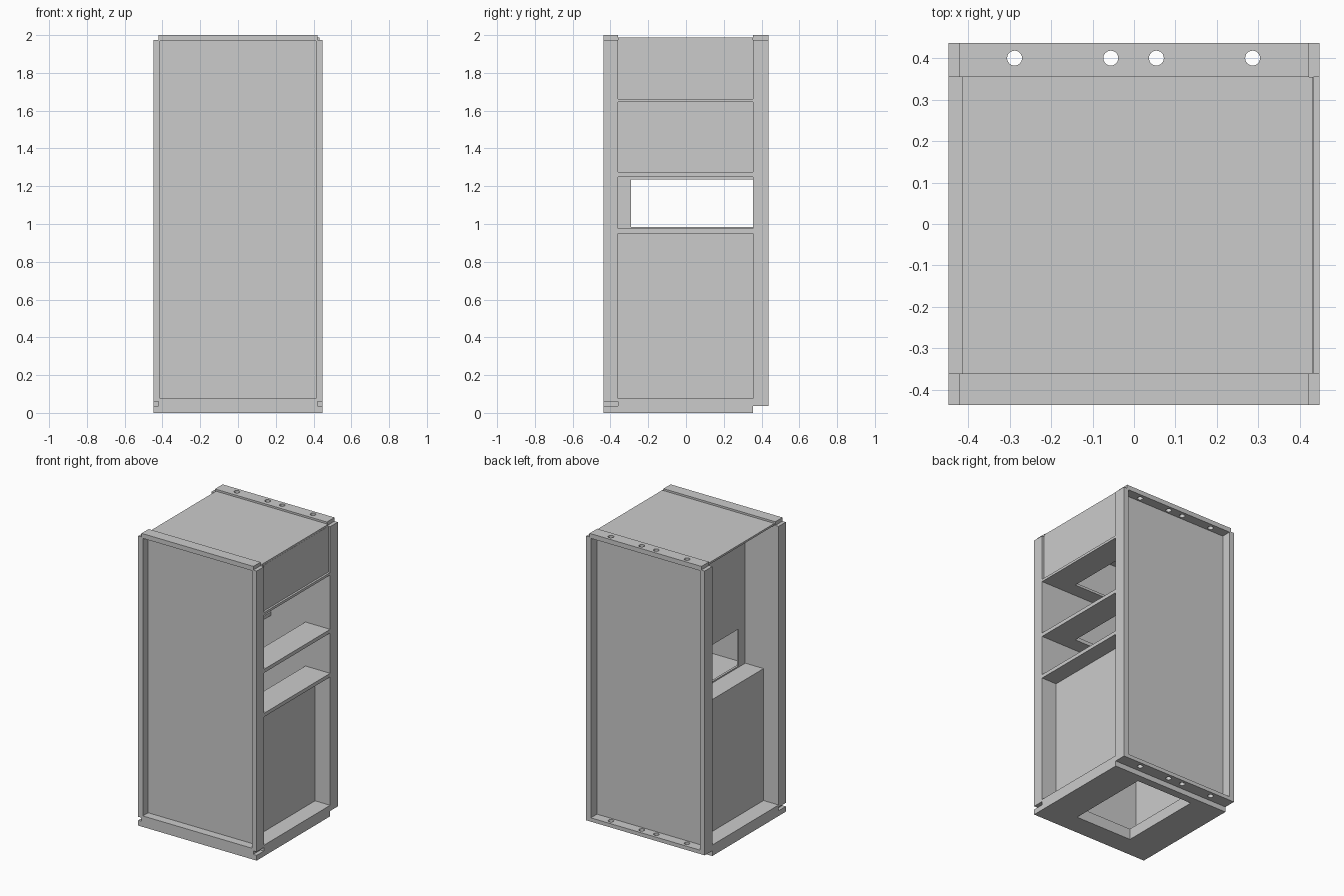
import bpy
from mathutils import Vector

# Remove the default cube
old = bpy.data.objects.get("Cube")
if old:
    bpy.data.objects.remove(old, do_unlink=True)

grey = bpy.data.materials.new("panel_grey")
grey.use_nodes = True
colour = (0.6, 0.6, 0.6, 1)
grey.diffuse_color = colour
grey.node_tree.nodes["Principled BSDF"].inputs["Base Color"].default_value = colour


def box(name, x, y, z):
    """Box from three (low, high) ranges."""
    lo, hi = Vector((x[0], y[0], z[0])), Vector((x[1], y[1], z[1]))
    bpy.ops.mesh.primitive_cube_add(size=1, location=(lo + hi) / 2)
    ob = bpy.context.object
    ob.name = name
    ob.scale = hi - lo
    bpy.ops.object.transform_apply(location=False, rotation=False, scale=True)
    ob.data.materials.append(grey)
    return ob


def cut(target, cutter):
    """Subtract the cutter from the target, then discard it."""
    cutter.hide_render = True
    mod = target.modifiers.new("cut", "BOOLEAN")
    mod.operation = "DIFFERENCE"
    mod.solver = "EXACT"
    mod.object = cutter
    bpy.context.view_layer.objects.active = target
    bpy.ops.object.modifier_apply(modifier=mod.name)
    bpy.data.objects.remove(cutter, do_unlink=True)


def drill(target, z):
    """Row of four round screw holes through a back rail."""
    for x in (-0.288, -0.056, 0.054, 0.286):
        bpy.ops.mesh.primitive_cylinder_add(vertices=24, radius=0.018, depth=0.2,
                                            location=(x, 0.4, z))
        cut(target, bpy.context.object)


W, F, B = 0.447, -0.437, 0.437      # outer half width, front and back
IF, IB = -0.36, 0.355               # inner front and back
SIDES = (("left", 1), ("right", -1))

# Base: slab with a central opening and notched front corners
base = box("base", (-W, W), (F, IB), (0, 0.075))
cut(base, box("base_cutter", (-0.21, 0.22), (-0.29, 0.3), (-0.1, 0.2)))
for side, s in SIDES:
    cut(base, box("notch_cutter", sorted((s * 0.422, s * 0.5)), (-0.5, IF), (0.036, 0.06)))

# Corner posts
for side, s in SIDES:
    x = sorted((s * 0.412, s * W))
    box(side + "_front_post", x, (F, IF), (0.06, 1.975))
    box(side + "_back_post", x, (IB, B), (0.036, 1.975))

# Front and back panels, set in behind the posts
box("front_panel", (-0.415, 0.415), (IF - 0.02, IF), (0.07, 1.985))
box("back_panel", (-0.415, 0.415), (IB, IB + 0.016), (0.036, 1.985))

# Top and bottom rails
box("top_front_rail", (-0.422, 0.422), (F, IF), (1.968, 2))
drill(box("top_back_rail", (-0.422, 0.422), (IB, B), (1.968, 2)), 1.98)
drill(box("bottom_back_rail", (-0.422, 0.422), (IB, B), (0.036, 0.062)), 0.05)

# Lid
box("lid", (-0.415, 0.432), (IF, IB), (1.974, 1.987))

# Lower compartment walls
for side, s in SIDES:
    box(side + "_lower_wall", sorted((s * 0.318, s * 0.333)), (IF, IB), (0.075, 0.95))

# Shelves flush with the left side, each with a cutout that reaches the back panel
shelves = (("lower_shelf", -0.333, 0.95, 0.975),
           ("middle_shelf", -0.195, 1.25, 1.275),
           ("upper_shelf", -0.195, 1.645, 1.662))
for name, x0, z0, z1 in shelves:
    shelf = box(name, (x0, W), (IF, IB), (z0, z1))
    cut(shelf, box("shelf_cutter", (0, 0.26), (-0.26, 0.5), (z0 - 0.1, z1 + 0.1)))

# Recessed upper wall with a window
wall = box("right_upper_wall", (-0.195, -0.18), (IF, IB), (0.975, 1.974))
cut(wall, box("window_cutter", (-0.3, 0), (-0.29, 0.5), (0.984, 1.235)))

# Closed panel over the top compartment
box("left_top_panel", (0.42, 0.433), (IF, IB), (1.662, 1.974))
